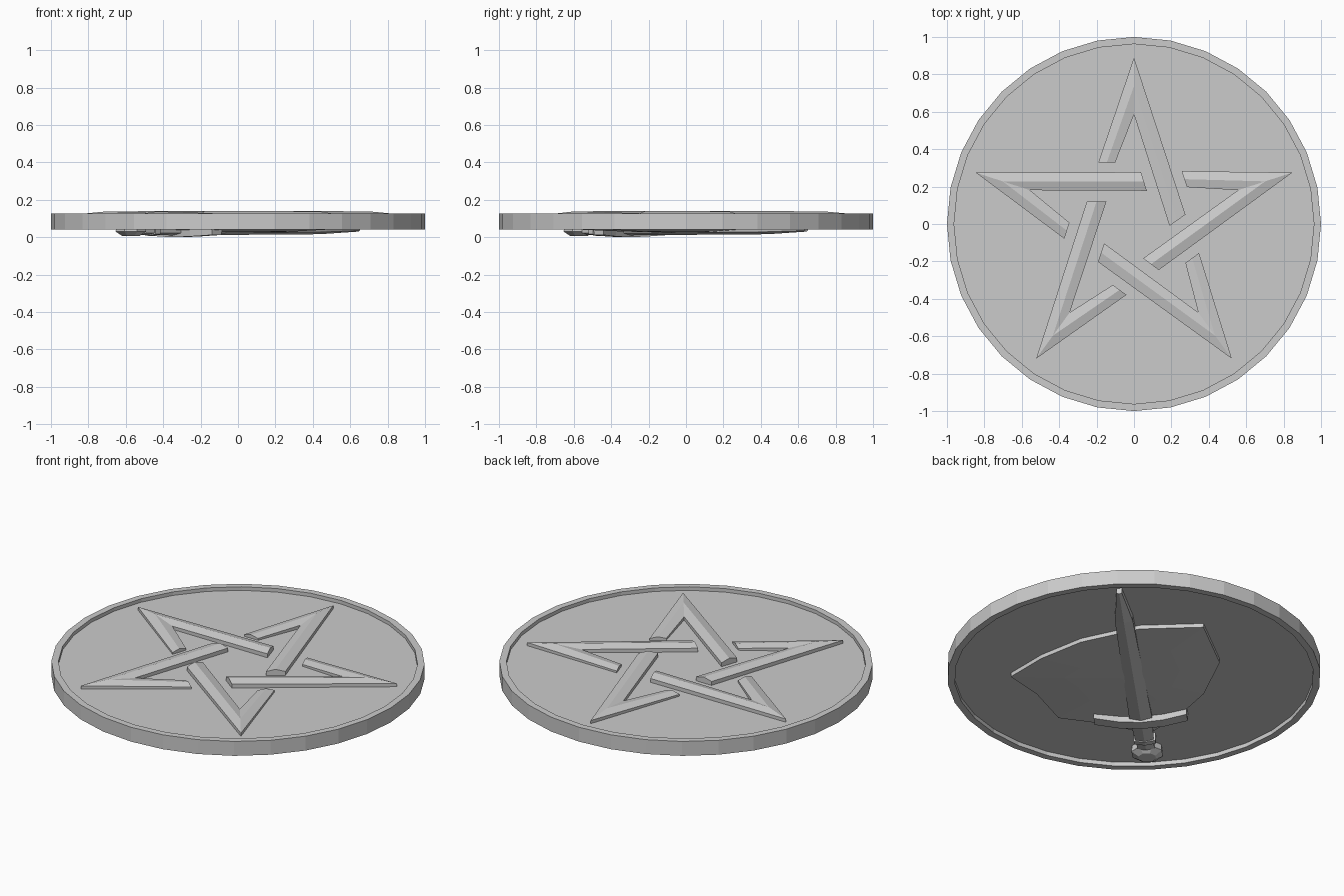
import bpy, bmesh
from math import sin, cos, pi, radians
from mathutils import Matrix

if "Cube" in bpy.data.objects:
    bpy.data.objects.remove(bpy.data.objects["Cube"])


def loft(name, rings, rot=0.0):
    """Skin a list of equal-length closed rings and cap both ends."""
    bm = bmesh.new()
    vs = [[bm.verts.new(p) for p in r] for r in rings]
    n = len(vs[0])
    for a, b in zip(vs, vs[1:]):
        for i in range(n):
            j = (i + 1) % n
            bm.faces.new((a[i], a[j], b[j], b[i]))
    bm.faces.new(vs[0])
    bm.faces.new(vs[-1])
    bmesh.ops.recalc_face_normals(bm, faces=bm.faces)
    bmesh.ops.rotate(bm, verts=bm.verts, cent=(0, 0, 0),
                     matrix=Matrix.Rotation(rot, 3, 'Z'))
    me = bpy.data.meshes.new(name)
    bm.to_mesh(me)
    bm.free()
    ob = bpy.data.objects.new(name, me)
    bpy.context.collection.objects.link(ob)
    return ob


def circle(r, z, n, cx=0.0, ph=0.0):
    return [(cx + r * cos(2 * pi * i / n + ph), r * sin(2 * pi * i / n + ph), z)
            for i in range(n)]


# coin disc with a raised rim on both faces
loft("coin_disc", [circle(r, z, 32) for r, z in
     [(.962, .065), (.962, .041), (1, .041), (1, .126), (.962, .126), (.962, .105)]])


# woven star: five bent arms, each with a short and a long leg
def arm_section(outer, inner, edge, crest):
    (ox, oy), (ix, iy) = outer, inner
    return [(ox, oy, .09), (ox, oy, edge), ((ox + ix) / 2, (oy + iy) / 2, crest),
            (ix, iy, edge), (ix, iy, .09)]


for k in range(5):
    loft(f"star_arm_{k + 1}", [
        arm_section((-.19, .33), (-.10, .33), .116, .126),
        arm_section((0, .89), (0, .585), .124, .138),
        arm_section((.275, .05), (.19, -.01), .128, .141)], k * 2 * pi / 5)

# shield on the underside, domed, point toward +y
half = [(.25, -.48), (.48, -.425), (.48, -.17), (.43, .10), (.28, .41)]
outline = [(0, -.60)] + half + [(.03, .645)] + [(-x, y) for x, y in reversed(half)]


def shield_ring(scale, z):
    return [(.025 + x * scale, y * scale, z) for x, y in outline]


loft("shield", [shield_ring(1, .07), shield_ring(1, .042),
                shield_ring(.55, .03), shield_ring(.08, .023)])

# sword laid on the diagonal: length along local x
DIAG = radians(45)


def ridge_section(s, w, edge, ridge, bend=0.0):
    return [(s, -w, .07), (s, -w, edge), (s, 0, ridge), (s, w, edge), (s, w, .07)]


loft("sword_blade", [ridge_section(-.46, .062, .022, .010),
                     ridge_section(.62, .048, .028, .016),
                     ridge_section(.91, .014, .036, .030)], DIAG)

# guard: bar whose ends bend toward the blade tip
loft("sword_guard", [[(s - .042, t, .065), (s - .035, t, z), (s + .035, t, z), (s + .042, t, .065)]
     for t, s, z in [(-.25, -.41, .012), (-.12, -.445, .004), (0, -.455, 0),
                     (.12, -.445, .004), (.25, -.41, .012)]], DIAG)

# grip with a collar near the pommel
loft("sword_grip", [ridge_section(-.74, .045, .022, .012),
                    ridge_section(-.48, .058, .022, .010)], DIAG)
loft("grip_collar", [ridge_section(-.68, .058, .016, .007),
                     ridge_section(-.645, .058, .016, .007)], DIAG)

# faceted pommel
loft("sword_pommel", [circle(r, z, 8, -.81, pi / 8) for r, z in
     [(.085, .07), (.088, .03), (.05, .006)]], DIAG)
